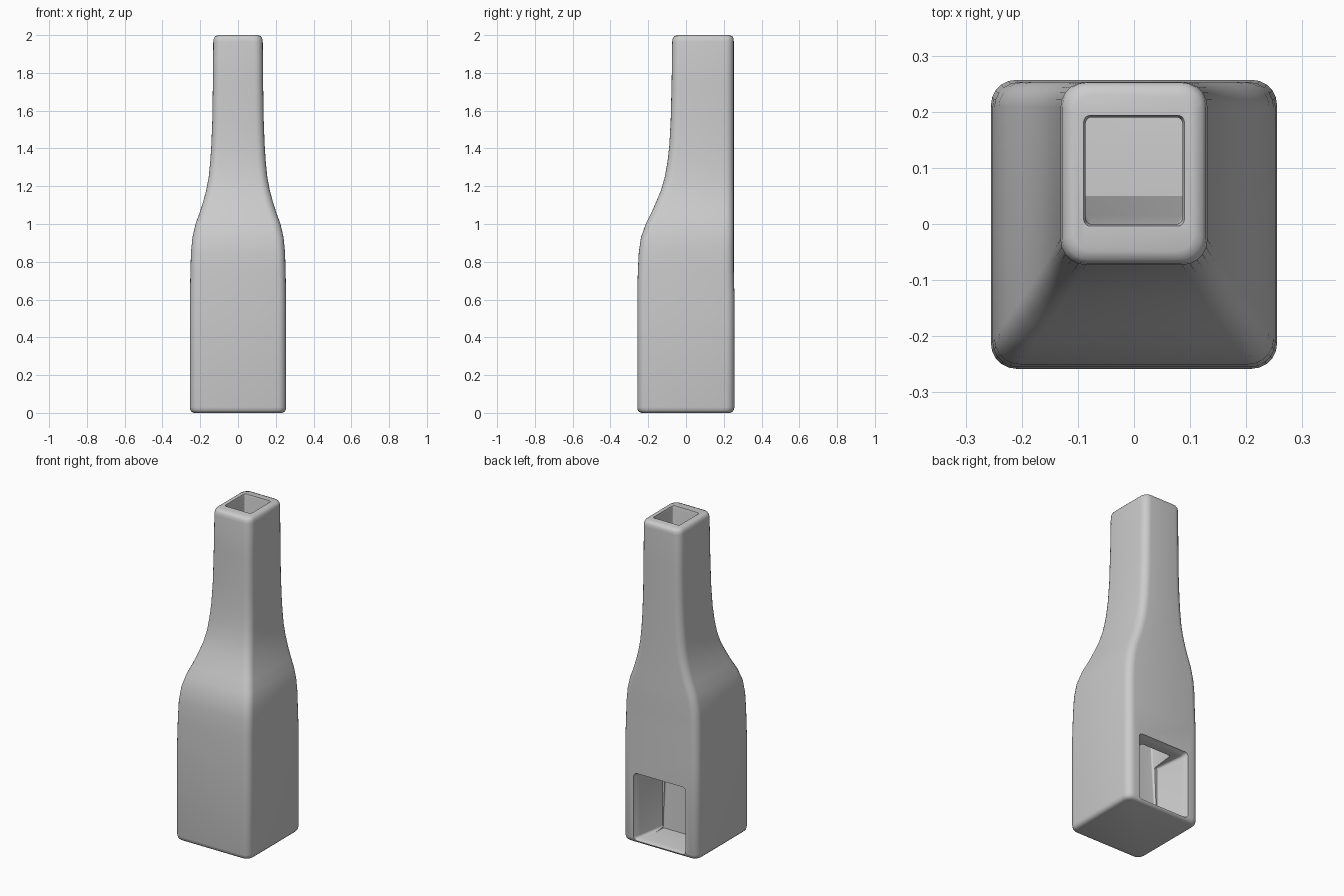
import bpy, bmesh, math

if "Cube" in bpy.data.objects:
    bpy.data.objects.remove(bpy.data.objects["Cube"])


def loft(name, rings, swap=False):
    """Skin rounded rectangles (level, half_width, low, high, radius); swap lofts along y."""
    bm = bmesh.new()
    loops = []
    for w, hx, lo, hi, r in rings:
        loop = []
        corners = [(hx - r, hi - r), (-hx + r, hi - r), (-hx + r, lo + r), (hx - r, lo + r)]
        for k, (cx, cy) in enumerate(corners):
            for i in range(6):
                a = math.pi / 2 * (k + i / 5)
                u, v = cx + r * math.cos(a), cy + r * math.sin(a)
                loop.append(bm.verts.new((u, w, v) if swap else (u, v, w)))
        loops.append(loop)
    n = len(loops[0])
    for a, b in zip(loops, loops[1:]):
        for i in range(n):
            j = (i + 1) % n
            bm.faces.new((a[i], a[j], b[j], b[i]))
    bm.faces.new(loops[0])
    bm.faces.new(loops[-1])
    bmesh.ops.recalc_face_normals(bm, faces=bm.faces)
    me = bpy.data.meshes.new(name)
    bm.to_mesh(me)
    bm.free()
    ob = bpy.data.objects.new(name, me)
    bpy.context.collection.objects.link(ob)
    return ob


# Outer chimney body: level, half width, front depth
profile = [(0.03, .255, -.258), (0.6, .255, -.258), (0.75, .252, -.255),
           (0.85, .249, -.25), (0.93, .241, -.238), (1.0, .225, -.213),
           (1.06, .203, -.183), (1.12, .184, -.157), (1.18, .168, -.132),
           (1.25, .155, -.112), (1.33, .147, -.098), (1.42, .141, -.088),
           (1.55, .136, -.081), (1.75, .133, -.076), (1.965, .131, -.073)]


def inset(z, ring, d):
    _, hx, lo = ring
    return (z, hx - d, lo + d, .255 - d, .045 - d * .5)


body_rings = [inset(0.0, profile[0], .022), inset(.005, profile[0], .01),
              inset(.014, profile[0], .003)]
body_rings += [(z, hx, lo, .257 if z < .7 else .253, .045) for z, hx, lo in profile]
body_rings += [inset(1.983, profile[-1], .003), inset(1.994, profile[-1], .01),
               inset(2.0, profile[-1], .024)]
body = loft("chimney_body", body_rings)

# Tapering flue with a softened lip at the top
flue = loft("flue_cutter", [(.03, .118, .05, .185, .01), (.45, .102, .035, .19, .01),
                            (1.2, .094, .015, .19, .01), (1.985, .086, .0, .19, .01),
                            (2.001, .09, -.004, .194, .012), (2.1, .09, -.004, .194, .012)])

# Splayed fire opening in the back wall
opening = loft("fire_opening_cutter", [(.055, .12, .035, .40, .012), (.215, .163, .024, .42, .015),
                                       (.24, .168, .022, .425, .018), (.253, .176, .016, .432, .022),
                                       (.30, .18, .014, .434, .022)], swap=True)

bpy.context.view_layer.objects.active = body
body.select_set(True)
for cutter in (flue, opening):
    mod = body.modifiers.new("cut", 'BOOLEAN')
    mod.operation = 'DIFFERENCE'
    mod.solver = 'EXACT'
    mod.object = cutter
    bpy.ops.object.modifier_apply(modifier=mod.name)
    bpy.data.objects.remove(cutter)

bpy.ops.object.shade_smooth_by_angle(angle=math.radians(35))
